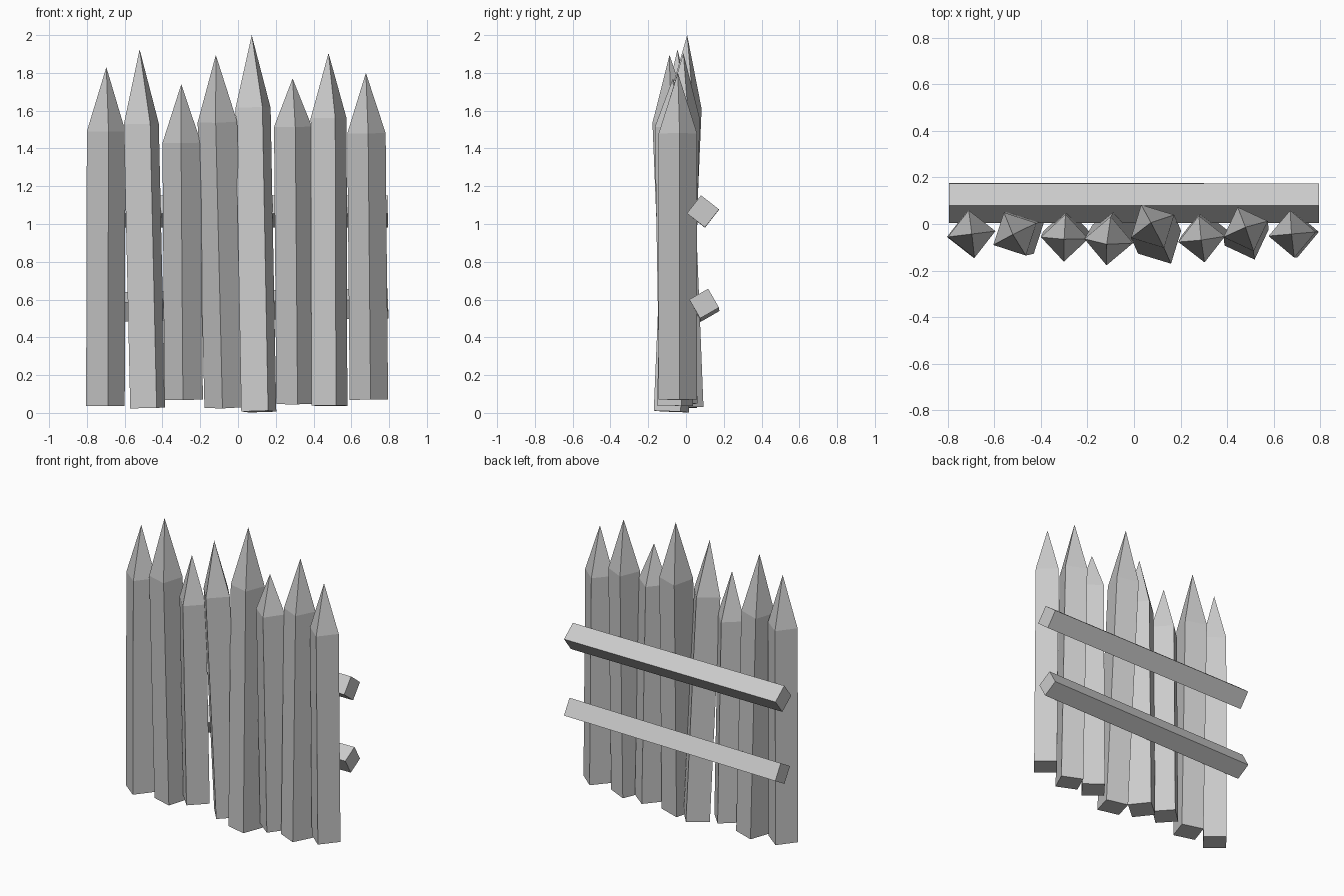
import bpy, bmesh
from math import radians
from mathutils import Vector, Matrix

if "Cube" in bpy.data.objects:
    bpy.data.objects.remove(bpy.data.objects["Cube"])

Z = Vector((0, 0, 1))


def make_object(name, bm):
    bmesh.ops.recalc_face_normals(bm, faces=bm.faces)
    mesh = bpy.data.meshes.new(name)
    bm.to_mesh(mesh)
    bm.free()
    obj = bpy.data.objects.new(name, mesh)
    bpy.context.collection.objects.link(obj)
    return obj


def stake(name, base, shoulder, tip_z, radius, turn):
    """Square post with a pyramid tip, leaning along base -> shoulder."""
    base, shoulder = Vector(base), Vector(shoulder)
    axis = shoulder - base
    length = axis.length
    bm = bmesh.new()
    spin = Matrix.Rotation(radians(turn), 3, 'Z')
    corners = [spin @ Vector(c) * radius
               for c in ((1, 0, 0), (0, 1, 0), (-1, 0, 0), (0, -1, 0))]
    low = [bm.verts.new(c) for c in corners]
    high = [bm.verts.new(c + Z * length) for c in corners]
    tip = bm.verts.new(Z * (length + tip_z - shoulder.z))
    bm.faces.new(low[::-1])
    for i in range(4):
        j = (i + 1) % 4
        bm.faces.new((low[i], low[j], high[j], high[i]))
        bm.faces.new((high[i], high[j], tip))
    obj = make_object(name, bm)
    obj.location = base
    obj.rotation_mode = 'QUATERNION'
    obj.rotation_quaternion = Z.rotation_difference(axis)


def rail(name, left, right, size, roll):
    """Square bar between two end points, rolled about its length."""
    left, right = Vector(left), Vector(right)
    axis = right - left
    bm = bmesh.new()
    bmesh.ops.create_cube(bm, size=1)
    bmesh.ops.scale(bm, vec=(axis.length, size, size), verts=bm.verts)
    bmesh.ops.rotate(bm, matrix=Matrix.Rotation(radians(roll), 3, 'X'), verts=bm.verts)
    obj = make_object(name, bm)
    obj.location = (left + right) / 2
    obj.rotation_mode = 'QUATERNION'
    obj.rotation_quaternion = Vector((1, 0, 0)).rotation_difference(axis)


# Stakes, left to right: base centre, shoulder centre, tip height, radius, turn
stakes = [
    ((-0.702, -0.043, 0.037), (-0.698, -0.043, 1.49), 1.83, 0.103, 7),
    ((-0.478, -0.035, 0.026), (-0.512, -0.043, 1.53), 1.925, 0.104, 27),
    ((-0.288, -0.035, 0.070), (-0.298, -0.060, 1.43), 1.74, 0.102, -2),
    ((-0.073, -0.012, 0.028), (-0.109, -0.073, 1.54), 1.895, 0.105, -5),
    ((0.110, -0.078, 0.007), (0.080, -0.010, 1.615), 2.0, 0.105, 28),
    ((0.303, -0.040, 0.047), (0.291, -0.065, 1.515), 1.77, 0.101, 7),
    ((0.484, -0.058, 0.038), (0.480, -0.022, 1.56), 1.905, 0.101, 20),
    ((0.693, -0.043, 0.070), (0.680, -0.043, 1.48), 1.80, 0.102, 5),
]
for n, data in enumerate(stakes, 1):
    stake(f"stake_{n}", *data)

# Two cross rails behind the stakes
rail("upper_rail", (-0.795, 0.09, 1.065), (0.795, 0.09, 1.067), 0.121, -38)
rail("lower_rail", (-0.795, 0.098, 0.56), (0.795, 0.096, 0.579), 0.115, 30)
